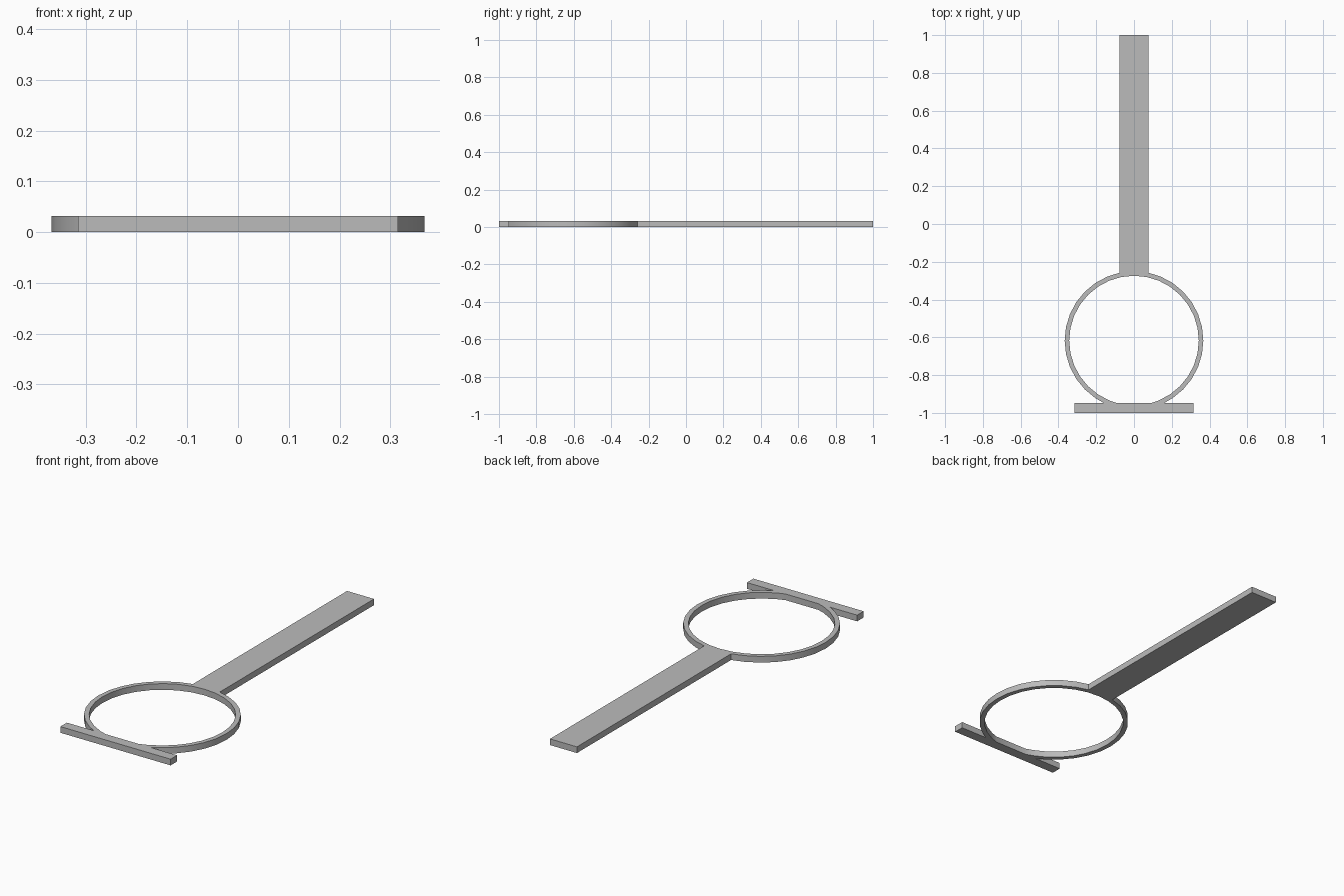
import bpy, bmesh
from math import sin, cos, pi, sqrt, radians

cube = bpy.data.objects.get("Cube")
if cube:
    bpy.data.objects.remove(cube, do_unlink=True)

THICK = 0.032
CY, R_OUT, R_IN, SIDES = -0.617, 0.367, 0.343, 32
HANDLE_X, BAR_X, BAR_Y = 0.077, 0.315, -0.947


def arc(radius, x_min):
    """Right half of a ring edge, from the handle down to the foot bar."""
    pts = []
    for i in range(SIDES // 2 + 1):
        a = pi / 2 - 2 * pi * i / SIDES
        x, y = radius * cos(a), CY + radius * sin(a)
        if y > BAR_Y and (x > x_min or y < CY):
            pts.append((x, y))
    # end exactly on the top edge of the bar
    pts.append((sqrt(radius ** 2 - (BAR_Y - CY) ** 2), BAR_Y))
    return pts


def mirrored(half):
    """Close a right-hand half outline with its mirror image."""
    return half + [(-x, y) for x, y in reversed(half) if x > 1e-5]


# Outer outline: handle, ring and foot bar in one piece
joint = (HANDLE_X, CY + sqrt(R_OUT ** 2 - HANDLE_X ** 2))
outer = mirrored([(HANDLE_X, 1), joint] + arc(R_OUT, HANDLE_X)
                 + [(BAR_X, BAR_Y), (BAR_X, -1)])
# Ring opening, flattened where the bar crosses it
inner = mirrored([(0, CY + R_IN)] + arc(R_IN, 0.01))

# Fill between the outlines and thicken
bm = bmesh.new()
edges = []
for loop in (outer, inner):
    verts = [bm.verts.new((x, y, 0)) for x, y in loop]
    edges += [bm.edges.new((v, verts[i - 1])) for i, v in enumerate(verts)]
bmesh.ops.triangle_fill(bm, use_beauty=True, use_dissolve=False,
                        edges=edges, normal=(0, 0, 1))
result = bmesh.ops.extrude_face_region(bm, geom=bm.faces[:], use_keep_orig=True)
top = [g for g in result["geom"] if isinstance(g, bmesh.types.BMVert)]
bmesh.ops.translate(bm, verts=top, vec=(0, 0, THICK))
bmesh.ops.recalc_face_normals(bm, faces=bm.faces[:])

mesh = bpy.data.meshes.new("ring_with_handle_and_bar")
bm.to_mesh(mesh)
bm.free()
obj = bpy.data.objects.new("ring_with_handle_and_bar", mesh)
bpy.context.collection.objects.link(obj)

# Plain grey
grey = bpy.data.materials.new("plain_grey")
grey.use_nodes = True
colour = (0.5, 0.5, 0.5, 1)
grey.diffuse_color = colour
grey.node_tree.nodes["Principled BSDF"].inputs["Base Color"].default_value = colour
mesh.materials.append(grey)

# Smooth round walls, sharp rims
bpy.context.view_layer.objects.active = obj
obj.select_set(True)
bpy.ops.object.shade_smooth_by_angle(angle=radians(30))
